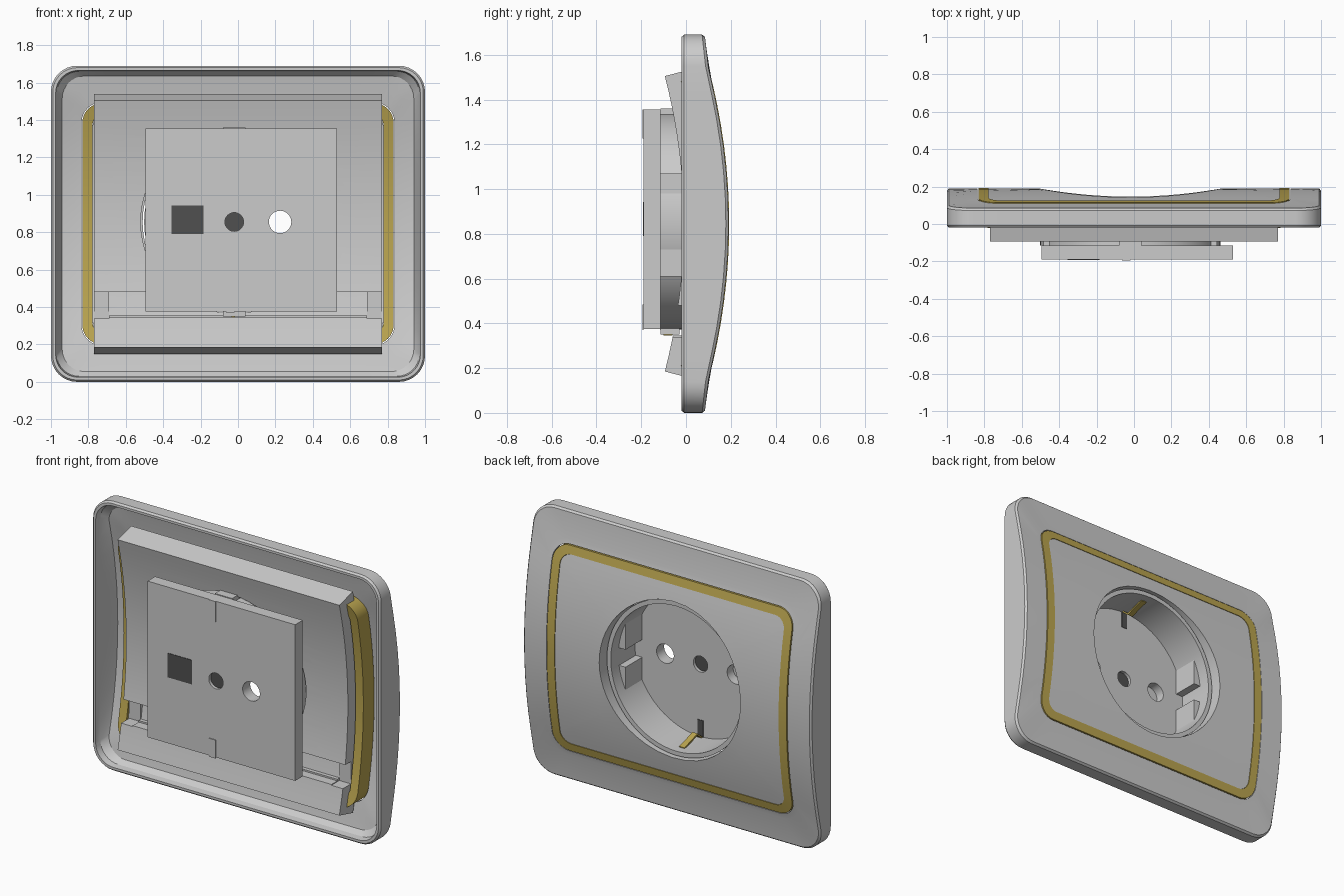
import bpy, bmesh
from math import sin, cos, pi, atan2, radians
from mathutils import Vector, Matrix

old = bpy.data.objects.get("Cube")
if old:
    bpy.data.objects.remove(old)

CZ = 0.845             # mid height of the frame
SX, SZ = -0.02, 0.855  # socket axis


def material(name, rgb):
    m = bpy.data.materials.new(name)
    m.use_nodes = True
    m.diffuse_color = (*rgb, 1)
    m.node_tree.nodes["Principled BSDF"].inputs["Base Color"].default_value = (*rgb, 1)
    return m


GREY = material("light grey plastic", (0.6, 0.6, 0.6))
GOLD = material("gold trim", (0.5, 0.38, 0.08))
DARK = material("dark grey", (0.08, 0.08, 0.08))


def add(name, bm, mat, smooth=False):
    bmesh.ops.recalc_face_normals(bm, faces=bm.faces)
    me = bpy.data.meshes.new(name)
    bm.to_mesh(me)
    bm.free()
    me.materials.append(mat)
    ob = bpy.data.objects.new(name, me)
    bpy.context.collection.objects.link(ob)
    if smooth:
        soften(ob)
    return ob


def soften(ob):
    bpy.ops.object.select_all(action='DESELECT')
    ob.select_set(True)
    bpy.context.view_layer.objects.active = ob
    bpy.ops.object.shade_smooth_by_angle(angle=radians(25))


def loft(name, rings, mat):
    """Closed tube through the rings, last joined to first."""
    bm = bmesh.new()
    rows = [[bm.verts.new(p) for p in r] for r in rings]
    n = len(rows[0])
    for a, b in zip(rows, rows[1:] + rows[:1]):
        for i in range(n):
            j = (i + 1) % n
            bm.faces.new((a[i], a[j], b[j], b[i]))
    return add(name, bm, mat, True)


def box(name, x, y, z, mat=GREY):
    bm = bmesh.new()
    bmesh.ops.create_cube(bm, size=1)
    for v in bm.verts:
        v.co = [(a + b) / 2 + c * (b - a) for (a, b), c in zip((x, y, z), v.co)]
    return add(name, bm, mat)


def rod(name, x, z, r, y0, y1, mat=GREY, seg=32):
    bm = bmesh.new()
    bmesh.ops.create_cone(bm, cap_ends=True, segments=seg, radius1=r, radius2=r, depth=y1 - y0,
                          matrix=Matrix.Translation((x, (y0 + y1) / 2, z)) @ Matrix.Rotation(pi / 2, 4, 'X'))
    return add(name, bm, mat, True)


def prism(name, outline, x0, x1, mat):
    """Extrude a (y, z) outline along x."""
    bm = bmesh.new()
    f = bm.faces.new([bm.verts.new((x0, y, z)) for y, z in outline])
    out = bmesh.ops.extrude_face_region(bm, geom=[f])
    bmesh.ops.translate(bm, vec=(x1 - x0, 0, 0),
                        verts=[v for v in out["geom"] if isinstance(v, bmesh.types.BMVert)])
    return add(name, bm, mat)


def cut(ob, cutters):
    for c in cutters:
        c.hide_render = True
        m = ob.modifiers.new("cut", 'BOOLEAN')
        m.operation, m.solver, m.object = 'DIFFERENCE', 'EXACT', c
        bpy.context.view_layer.objects.active = ob
        bpy.ops.object.modifier_apply(modifier=m.name)
        bpy.data.objects.remove(c)
    soften(ob)


def bow(z, back=0.0):
    """Bowed face of the frame, pushed back by a distance."""
    d = abs(z - CZ)
    y = 0.19 - 0.19 * d * d if d < 0.68 else 0.102 - 0.11 * (d - 0.68)
    return y - back


def ring(hx, hz, r, back=0.0, flat=None):
    """Rounded rectangle lying on the bow, or at a flat depth."""
    corners = []
    for k, (sx, sz) in enumerate(((1, 1), (-1, 1), (-1, -1), (1, -1))):
        corners.append([Vector((sx * (hx - r) + r * cos(a), 0, CZ + sz * (hz - r) + r * sin(a)))
                        for a in (k * pi / 2 + i * pi / 16 for i in range(9))])
    pts = []
    for a, b in zip(corners, corners[1:] + corners[:1]):
        pts += a + [a[-1].lerp(b[0], i / 12) for i in range(1, 12)]
    for p in pts:
        p.y = bow(p.z, back) if flat is None else flat
    return pts


def circle(r, y, seg=64):
    return [(SX + r * cos(2 * pi * i / seg), y, SZ + r * sin(2 * pi * i / seg)) for i in range(seg)]


# outer frame: thin bowed shell with a rim
loft("outer_frame", [
    ring(0.99, 0.835, 0.13, flat=-0.02), ring(1, CZ, 0.14, flat=-0.008),
    ring(1, CZ, 0.14, 0.012), ring(0.99, 0.835, 0.135),
    ring(0.87, 0.68, 0.13), ring(0.837, 0.65, 0.11),
    ring(0.837, 0.65, 0.11, 0.035), ring(0.88, 0.74, 0.12, 0.035),
    ring(0.94, 0.79, 0.12, 0.04), ring(0.97, 0.815, 0.12, flat=0.02),
    ring(0.975, 0.82, 0.12, flat=-0.02)], GREY)

# gold trim ring between the frame and the centre panel
loft("gold_trim", [
    ring(0.832, 0.645, 0.105, -0.003), ring(0.778, 0.595, 0.07, -0.003),
    ring(0.778, 0.595, 0.07, 0.135), ring(0.832, 0.645, 0.105, 0.135)], GOLD)

# bowed centre panel with a round opening
edge = ring(0.777, 0.594, 0.07)
hole = []
for p in edge:
    a = atan2(p.z - SZ, p.x - SX)
    hole.append(Vector((SX + 0.49 * cos(a), 0, SZ + 0.49 * sin(a))))
steps = []
for t in (0, 0.2, 0.4, 0.6, 0.8, 1):
    row = [a.lerp(b, t) for a, b in zip(edge, hole)]
    for p in row:
        p.y = bow(p.z)
    steps.append(row)
back_rows = [[Vector((p.x, bow(p.z, 0.12), p.z)) for p in row] for row in reversed(steps)]
loft("centre_panel", steps + back_rows, GREY)

# curved carrier block behind the panel
zs = [i / 20 * 2 - 1 for i in range(21)]
outline = [(-0.01 - 0.2 * (0.65 * t) ** 2, CZ + 0.67 * t - 0.01 * t) for t in zs]
outline += [(bow(CZ + 0.695 * t, 0.06), CZ + 0.695 * t) for t in reversed(zs)]
carrier = prism("carrier_block", outline, -0.77, 0.77, GREY)
cut(carrier, [
    rod("bore", SX, SZ, 0.5, -0.5, 0.5, seg=64),
    box("channel", (-0.69, 0.69), (-0.3, 0.05), (0.345, 0.48)),
    box("channel_end", (-0.9, -0.69), (-0.3, 0.02), (0.34, 0.48)),
    box("channel_end", (0.69, 0.9), (-0.3, 0.02), (0.34, 0.48))])
box("channel_lip", (-0.69, 0.69), (0.0, 0.06), (0.34, 0.355))

# socket cup wall
loft("socket_cup", [circle(0.482, -0.116), circle(0.482, 0.125),
                    circle(0.455, 0.125), circle(0.455, -0.116)], GREY)

# rear plate, which is also the floor of the cup
plate = box("rear_plate", (-0.495, 0.53), (-0.19, -0.115), (0.375, 1.355))
cut(plate, [
    rod("pin_hole", SX + 0.245, SZ, 0.06, -0.3, 0),
    rod("pin_hole", SX - 0.245, SZ, 0.06, -0.175, 0),
    rod("screw_hole", SX, SZ, 0.05, -0.3, 0)])
rod("screw_core", SX, SZ, 0.05, -0.17, -0.135, DARK)
box("rear_terminal", (-0.355, -0.185), (-0.193, -0.189), (0.79, 0.942), DARK)

# side grips: a pair of blocks on each side of the cup
for side in (-1, 1):
    xs = sorted((SX + side * 0.405, SX + side * 0.465))
    for z0, z1 in ((0.61, 0.79), (0.9, 1.07)):
        box("side_grip", xs, (-0.116, 0.05), (z0, z1))

# earth contacts, slots and clip housings at top and bottom
for s in (-1, 1):
    def span(a, b):
        return sorted((SZ + s * a, SZ + s * b))
    box("plate_ridge", (SX - 0.045, SX), (-0.195, -0.189), span(0.37, 0.485 if s < 0 else 0.5))
    box("earth_slot", (SX - 0.02, SX + 0.02), (-0.116, -0.112), span(0.35, 0.455), DARK)
    box("clip_housing", (SX - 0.06, SX + 0.06), (-0.115, -0.03), span(0.47, 0.505))
    path = [(-0.11, 0.45), (-0.06, 0.41), (0.0, 0.43), (0.07, 0.45)]
    strip = [(y, SZ + s * d) for y, d in path]
    strip += [(y, SZ + s * (d + 0.012)) for y, d in reversed(path)]
    prism("earth_contact", strip, SX - 0.018, SX + 0.018, GOLD)
box("contact_tail", (SX - 0.015, SX + 0.005), (-0.1, -0.06), (0.345, 0.375), GOLD)
